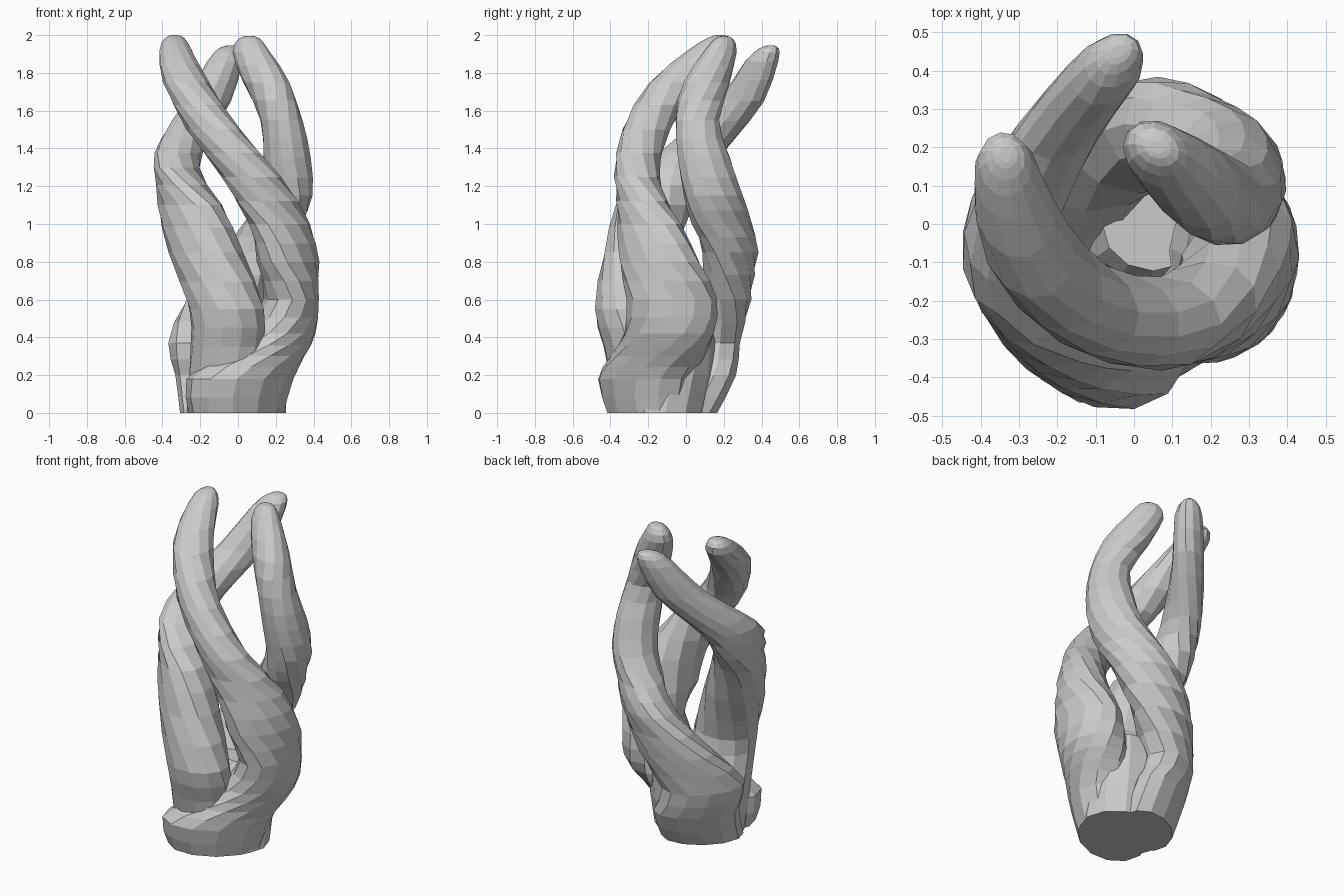
import bpy, bmesh, math

SIDES = 12

def catmull(p0, p1, p2, p3, t):
    return [0.5 * (2*b + (c - a)*t + (2*a - 5*b + 4*c - d)*t*t + (3*b - a - 3*c + d)*t**3)
            for a, b, c, d in zip(p0, p1, p2, p3)]

def loft(name, slices, steps=2):
    """Skin horizontal oval slices: x, y, z, long radius, short radius, long axis angle."""
    rows = []
    for i in range(len(slices) - 1):
        p0, p3 = slices[max(i - 1, 0)], slices[min(i + 2, len(slices) - 1)]
        rows += [catmull(p0, slices[i], slices[i + 1], p3, s / steps) for s in range(steps)]
    rows.append(slices[-1])
    bm = bmesh.new()
    rings = []
    for x, y, z, a, b, ang in rows:
        r = math.radians(ang)
        ring = []
        for k in range(SIDES):
            t = 2 * math.pi * k / SIDES
            u, v = 1.02 * a * math.cos(t), 1.02 * b * math.sin(t)
            ring.append(bm.verts.new((x + u*math.cos(r) - v*math.sin(r),
                                      y + u*math.sin(r) + v*math.cos(r), min(max(z, 0), 2))))
        rings.append(ring)
    for lo, hi in zip(rings, rings[1:]):
        for k in range(SIDES):
            n = (k + 1) % SIDES
            bm.faces.new((lo[k], lo[n], hi[n], hi[k]))
    bm.faces.new(rings[0])
    bm.faces.new(rings[-1])
    bmesh.ops.recalc_face_normals(bm, faces=bm.faces)
    me = bpy.data.meshes.new(name)
    bm.to_mesh(me)
    bm.free()
    ob = bpy.data.objects.new(name, me)
    bpy.context.collection.objects.link(ob)
    return ob

# Strand crossing the front, with the wide foot
loft("front_strand", [
    (-0.335, 0.18, 2.0, .02, .015, 100), (-0.335, 0.17, 1.985, .055, .05, 100),
    (-0.33, 0.12, 1.92, .11, .085, 100),
    (-0.275, -0.055, 1.75, .14, .115, 115), (-0.13, -0.21, 1.5, .15, .115, 148),
    (0.07, -0.26, 1.25, .155, .12, 180), (0.22, -0.195, 1.0, .19, .13, 228),
    (0.265, -0.14, 0.8, .22, .15, 247), (0.28, -0.075, 0.6, .235, .145, 272),
    (0.225, -0.09, 0.42, .24, .18, 255), (0.12, -0.15, 0.3, .27, .20, 230),
    (0.01, -0.215, 0.18, .31, .21, 217), (-0.01, -0.20, 0.0, .27, .19, 215)])

# Strand sweeping round the left side
loft("left_strand", [
    (-0.04, 0.45, 1.945, .02, .015, 35), (-0.045, 0.44, 1.93, .06, .045, 38),
    (-0.07, 0.40, 1.86, .10, .08, 40),
    (-0.16, 0.29, 1.65, .145, .09, 45), (-0.28, 0.10, 1.45, .17, .11, 60),
    (-0.325, -0.04, 1.3, .19, .12, 80), (-0.255, -0.165, 1.1, .22, .15, 120),
    (-0.17, -0.245, 0.85, .21, .17, 140), (-0.06, -0.315, 0.55, .20, .165, 165),
    (-0.06, -0.27, 0.35, .19, .165, 170), (-0.08, -0.20, 0.0, .20, .15, 150)])

# Strand sweeping round the right side and back
loft("back_strand", [
    (0.06, 0.20, 1.995, .02, .015, 150), (0.06, 0.20, 1.98, .06, .045, 148),
    (0.07, 0.18, 1.91, .105, .08, 145),
    (0.15, 0.11, 1.75, .135, .105, 135), (0.23, 0.06, 1.55, .115, .11, 110),
    (0.26, 0.095, 1.35, .14, .125, 105), (0.255, 0.145, 1.15, .16, .13, 117),
    (0.185, 0.19, 1.0, .18, .13, 135), (0.10, 0.235, 0.85, .19, .135, 155),
    (-0.06, 0.19, 0.6, .22, .145, 198), (-0.17, 0.07, 0.37, .24, .16, 230),
    (-0.12, 0.07, 0.2, .24, .15, 220), (-0.10, -0.02, 0.0, .23, .15, 218)])

# Solid core filling the hollow between the strands near the floor
loft("base_core", [(0.0, -0.11, 0.0, .25, .21, 0), (0.02, -0.07, 0.2, .23, .21, 0),
                   (0.04, -0.02, 0.38, .19, .17, 0), (0.05, 0.0, 0.5, .13, .12, 0)], 1)
